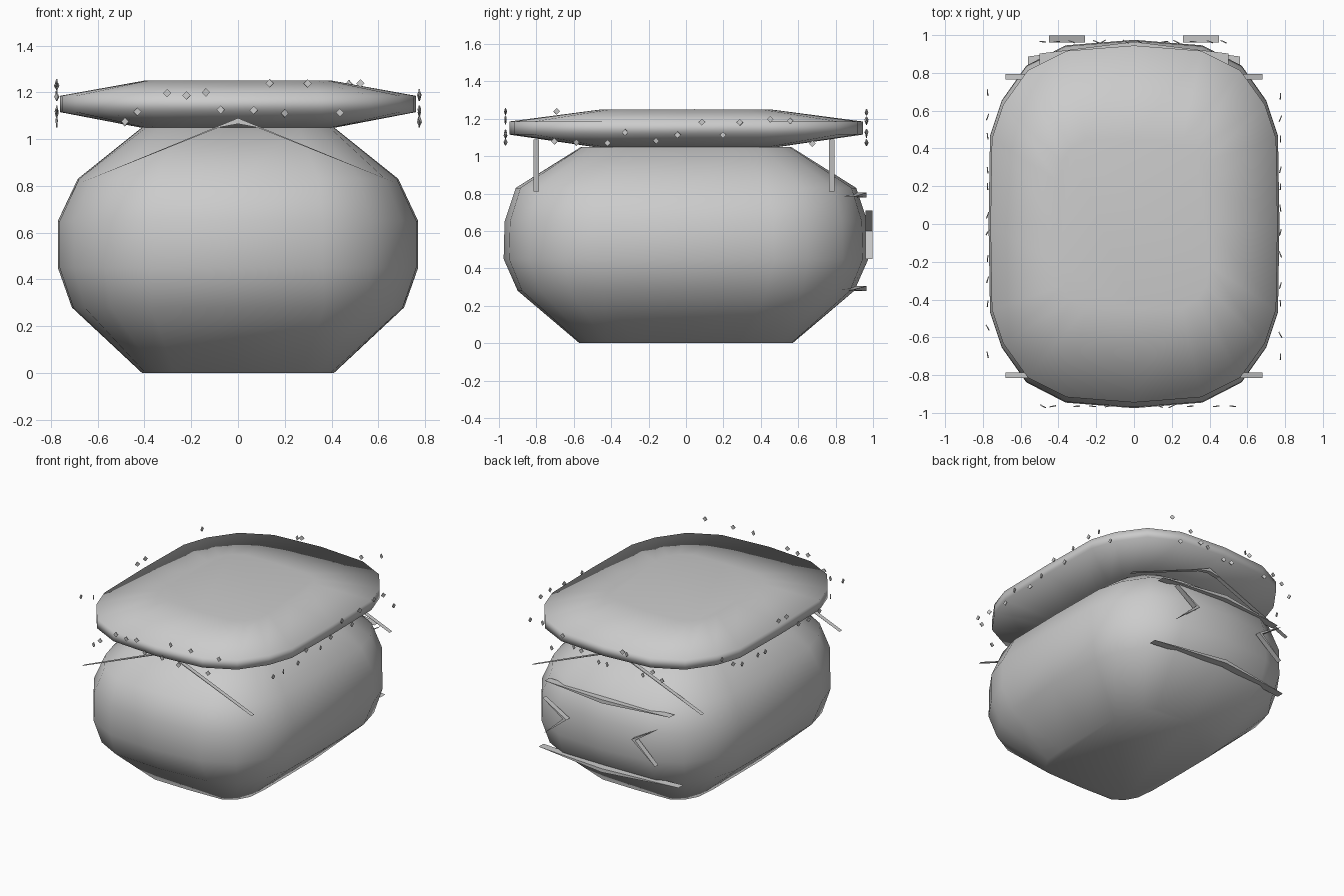
import bpy, bmesh, math, random
from mathutils import Matrix

if "Cube" in bpy.data.objects:
    bpy.data.objects.remove(bpy.data.objects["Cube"])

random.seed(4)

# quarter outline of the rounded plan, and the squarer version for flat caps
ROUND = [(1, 0), (.99, .48), (.91, .67), (.74, .86), (.47, .97), (0, 1)]
SQUARE = [(1, 0), (1, .5), (1, .8), (.92, .92), (.8, 1), (0, 1)]


def outline(square):
    q = [(a[0] + (b[0] - a[0]) * square, a[1] + (b[1] - a[1]) * square)
         for a, b in zip(ROUND, SQUARE)]
    half = q + [(-x, y) for x, y in reversed(q[:-1])]
    return half + [(x, -y) for x, y in reversed(half[1:-1])]


def finish(bm, name, smooth=True):
    bmesh.ops.recalc_face_normals(bm, faces=bm.faces)
    me = bpy.data.meshes.new(name)
    bm.to_mesh(me)
    bm.free()
    ob = bpy.data.objects.new(name, me)
    bpy.context.collection.objects.link(ob)
    for p in me.polygons:
        p.use_smooth = smooth
    return ob


def stack(name, rings):
    """Loft through rings of (z, half width, half depth, squareness)."""
    bm = bmesh.new()
    loops = [[bm.verts.new((x * hx, y * hy, z)) for x, y in outline(s)]
             for z, hx, hy, s in rings]
    n = len(loops[0])
    for a, b in zip(loops, loops[1:]):
        for i in range(n):
            j = (i + 1) % n
            bm.faces.new((a[i], a[j], b[j], b[i]))
    bm.faces.new(loops[0])
    bm.faces.new(loops[-1])
    return finish(bm, name)


def strip(name, pts, y0, y1, bend=0):
    """Thin pointed plate: an xz outline extruded in y, ends bent toward the body."""
    bm = bmesh.new()
    a = [bm.verts.new((x, y0 - bend * x * x, z)) for x, z in pts]
    b = [bm.verts.new((x, y1 - bend * x * x, z)) for x, z in pts]
    bm.faces.new(a)
    bm.faces.new(b)
    for i in range(len(a)):
        j = (i + 1) % len(a)
        bm.faces.new((a[i], a[j], b[j], b[i]))
    return finish(bm, name, False)


# rounded body
stack("body", [(0, .41, .57, .6), (.28, .71, .9, .15), (.45, .77, .975, 0),
               (.65, .77, .97, 0), (.83, .685, .91, .1), (1.05, .41, .56, .5)])

# padded lid
stack("lid", [(1.05, .42, .5, .5), (1.115, .76, .945, 0),
              (1.185, .76, .945, 0), (1.25, .4, .45, .5)])

# pointed gable trim under the lid, front and back
gable = [(-.68, .81), (0, 1.09), (.68, .81), (.08, 1.05), (0, 1.065), (-.08, 1.05)]
strip("front_gable_trim", gable, -.815, -.785)
strip("back_gable_trim", gable, .765, .795)

# back trim: two pointed bars and a pair of chevrons
for name, z, half in (("back_upper_bar", .79, .5), ("back_lower_bar", .29, .56)):
    strip(name, [(-half, z - .005), (0, z + .015), (half, z - .005), (0, z - .012)],
          .91, .965, .25)
for s, side in ((1, "left"), (-1, "right")):
    strip("back_chevron_" + side,
          [(s * .45, .71), (s * .26, .6), (s * .45, .45), (s * .29, .6)], .96, .998)

# small loose chips around the lid edge
bm = bmesh.new()
for angle, dist, span in ((0, .775, .75), (90, .965, .55), (180, .775, .75), (270, .965, .55)):
    for k in range(12):
        along = span * (2 * (k + .5) / 12 - 1) + random.uniform(-.03, .03)
        z = random.choice((1.075, 1.12, 1.19, 1.23)) + random.uniform(-.01, .01)
        m = (Matrix.Rotation(math.radians(angle), 4, 'Z')
             @ Matrix.Translation((dist, along, z))
             @ Matrix.Rotation(random.uniform(-.6, .6), 4, 'Z')
             @ Matrix.Rotation(math.radians(45), 4, 'X')
             @ Matrix.Diagonal((.006, .025, .025, 1)))
        bmesh.ops.create_cube(bm, size=1, matrix=m)
finish(bm, "lid_chips", False)
